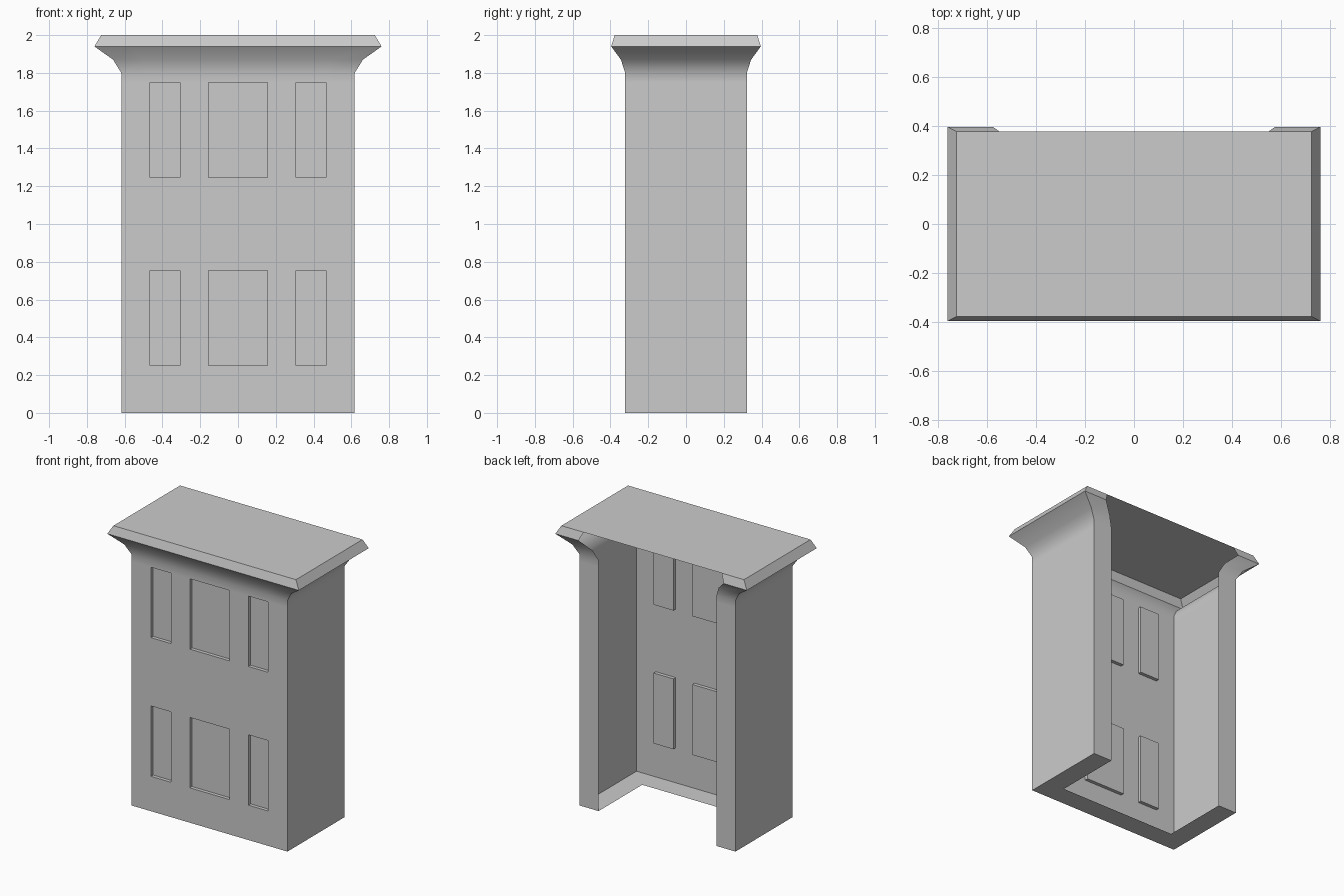
import bpy, bmesh, math

if "Cube" in bpy.data.objects:
    bpy.data.objects.remove(bpy.data.objects["Cube"])

W, D, LIP = 0.618, 0.322, 0.15      # half width, half depth, return lip width
RECESS = 0.025
IN = W - LIP

# Plan of the shell (open at the back); the front run is cut at the window edges
cuts = [-0.465, -0.308, -0.157, 0.157, 0.308, 0.465]
plan = [(-IN, D), (-W, D), (-W, -D)] + [(x, -D) for x in cuts] + [(W, -D), (W, D), (IN, D)]

# Height levels with plan scale: straight wall, then flared cornice
levels = [(0, 1), (0.25, 1), (0.755, 1), (1.245, 1), (1.75, 1), (1.80, 1),
          (1.87, 1.07), (1.94, 1.23), (2.0, 1.172)]

bm = bmesh.new()
rings = [[bm.verts.new((x * s, y * s, z)) for x, y in plan] for z, s in levels]

# Walls and cornice lofted in one sheet
windows = []
for r in range(len(rings) - 1):
    lo, hi = rings[r], rings[r + 1]
    for i in range(len(plan) - 1):
        f = bm.faces.new((lo[i], lo[i + 1], hi[i + 1], hi[i]))
        if r in (1, 3) and i in (3, 5, 7):
            windows.append(f)

# Recessed window panels
bm.normal_update()
bmesh.ops.inset_individual(bm, faces=windows, thickness=0, depth=0)
for f in windows:
    for v in f.verts:
        v.co.y = -D + RECESS


def poly(points):
    bm.faces.new([bm.verts.new(p) for p in points])


# Flat roof
s = levels[-1][1]
poly([(-W * s, -D * s, 2), (W * s, -D * s, 2), (W * s, D * s, 2), (-W * s, D * s, 2)])

# Bottom return lip (U-shaped)
outer = [(-W, D), (-W, -D), (W, -D), (W, D)]
inner = [(-IN, D), (-IN, -D + LIP), (IN, -D + LIP), (IN, D)]
for i in range(3):
    poly([(*p, 0) for p in (outer[i], inner[i], inner[i + 1], outer[i + 1])])

bmesh.ops.remove_doubles(bm, verts=bm.verts, dist=0.0005)
mesh = bpy.data.meshes.new("building_shell")
bm.to_mesh(mesh)
bm.free()
shell = bpy.data.objects.new("building_shell", mesh)
bpy.context.collection.objects.link(shell)

# Soft cornice curve, crisp corners
bpy.context.view_layer.objects.active = shell
shell.select_set(True)
bpy.ops.object.shade_smooth_by_angle(angle=math.radians(40))
